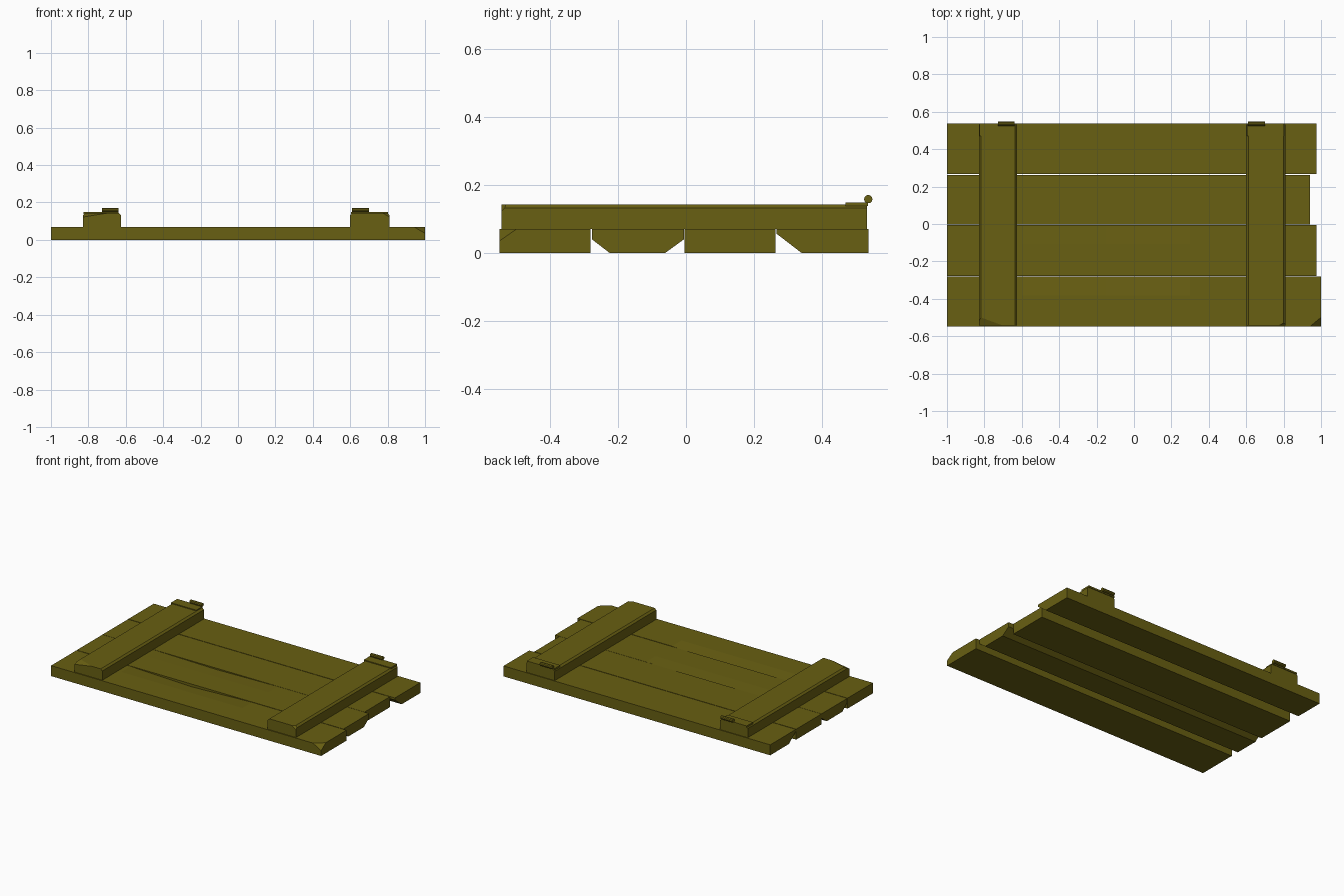
import bpy, bmesh
from mathutils import Vector, Matrix

if "Cube" in bpy.data.objects:
    bpy.data.objects.remove(bpy.data.objects["Cube"])

wood = bpy.data.materials.new("olive_wood")
wood.diffuse_color = (0.14, 0.115, 0.006, 1)
wood.use_nodes = True
wood.node_tree.nodes["Principled BSDF"].inputs["Base Color"].default_value = wood.diffuse_color


def finish(name, bm):
    bmesh.ops.recalc_face_normals(bm, faces=bm.faces[:])
    mesh = bpy.data.meshes.new(name)
    bm.to_mesh(mesh)
    bm.free()
    mesh.materials.append(wood)
    ob = bpy.data.objects.new(name, mesh)
    bpy.context.collection.objects.link(ob)
    return ob


def loft(rings):
    bm = bmesh.new()
    loops = [[bm.verts.new(p) for p in r] for r in rings]
    n = len(loops[0])
    for a, b in zip(loops, loops[1:]):
        for i in range(n):
            bm.faces.new((a[i], a[(i + 1) % n], b[(i + 1) % n], b[i]))
    bm.faces.new(loops[0])
    bm.faces.new(loops[-1])
    return bm


def cut_corner(bm, a, b, c, inside):
    # slice off a corner through three points and cap it
    a, b, c = Vector(a), Vector(b), Vector(c)
    no = (b - a).cross(c - a).normalized()
    if no.dot(Vector(inside) - a) > 0:
        no = -no
    res = bmesh.ops.bisect_plane(bm, geom=bm.verts[:] + bm.edges[:] + bm.faces[:],
                                 plane_co=a, plane_no=no, clear_outer=True)
    edges = [e for e in res["geom_cut"] if isinstance(e, bmesh.types.BMEdge)]
    bmesh.ops.holes_fill(bm, edges=edges)


# deck planks: y start, y end, right end, lower front cut, lower back cut (y, z)
planks = [
    (-0.549, -0.281, 1.0, None, None),
    (-0.277, -0.006, 0.975, (0.052, 0.04), (0.055, 0.04)),
    (-0.004, 0.263, 0.94, None, None),
    (0.267, 0.537, 0.975, (0.073, 0.056), None),
]
H = 0.07
for k, (y0, y1, xe, lo, hi) in enumerate(planks):
    rings = []
    # worn hollow along the back edge of the first two planks
    for x, dip in ((-1, 0), (-0.6, 0), (-0.15, 1), (0.3, 0), (xe, 0)):
        d = dip * (0.016, 0.008, 0, 0)[k]
        ring = [(y0, lo[1]), (y0 + lo[0], 0)] if lo else [(y0, 0)]
        ring += [(y1 - hi[0], 0), (y1, hi[1])] if hi else [(y1, 0)]
        ring += [(y1, H - d), (y1 - 0.1, H), (y0, H)]
        rings.append([(x, y, z) for y, z in ring])
    bm = loft(rings)
    if k == 0:
        cut_corner(bm, (1, y0, 0.035), (0.94, y0, H), (1, y0 + 0.05, H), (0, -0.4, 0.02))
    finish(f"plank_{k + 1}", bm)

# cross battens with eased top edges and a chipped front corner
for side, x0, x1, chip in (("left", -0.83, -0.625, -1), ("right", 0.6, 0.81, 1)):
    prof = [(x0, H), (x1, H), (x1, 0.132), (x1 - 0.012, 0.143), (x0 + 0.012, 0.143), (x0, 0.132)]
    bm = loft([[(x, y, z) for x, z in prof] for y in (-0.543, 0.532)])
    mid = ((x0 + x1) / 2, 0, 0.09)
    if chip < 0:
        cut_corner(bm, (x0, -0.543, 0.122), (x0 + 0.13, -0.543, 0.143),
                   (x0 + 0.012, -0.5, 0.143), mid)
    else:
        cut_corner(bm, (x1, -0.543, 0.122), (x1 - 0.035, -0.543, 0.143),
                   (x1 - 0.012, -0.53, 0.143), mid)
    finish(f"{side}_batten", bm)

# hinge plates and pins at the back ends of the battens
for side, x0, x1, p0, p1 in (("left", -0.825, -0.638, -0.727, -0.638),
                             ("right", 0.603, 0.803, 0.61, 0.70)):
    plate = [(0.47, 0.138), (0.536, 0.138), (0.536, 0.149), (0.47, 0.149)]
    finish(f"{side}_hinge_plate", loft([[(x, y, z) for y, z in plate] for x in (x0, x1)]))
    bm = bmesh.new()
    bmesh.ops.create_cone(bm, cap_ends=True, segments=10, radius1=0.0125, radius2=0.0125,
                          depth=p1 - p0,
                          matrix=Matrix.Translation(((p0 + p1) / 2, 0.5365, 0.158))
                          @ Matrix.Rotation(1.5707963, 4, 'Y'))
    finish(f"{side}_hinge_pin", bm)
